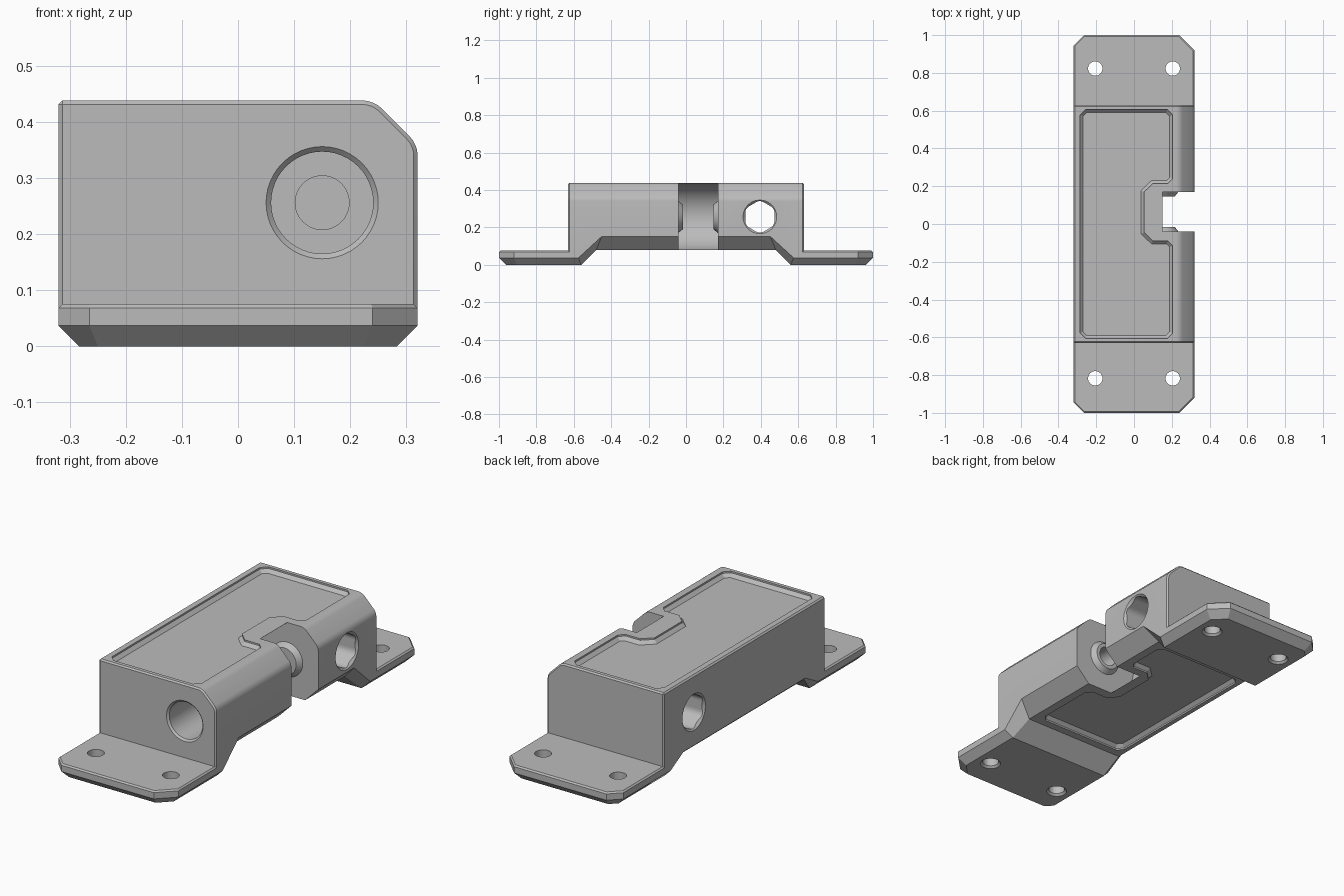
import bpy, bmesh, math
from mathutils import Matrix, Vector

cube = bpy.data.objects.get("Cube")
if cube:
    bpy.data.objects.remove(cube, do_unlink=True)

grey = bpy.data.materials.new("plain grey")
grey.use_nodes = True
grey.diffuse_color = (0.5, 0.5, 0.5, 1)
grey.node_tree.nodes["Principled BSDF"].inputs["Base Color"].default_value = (0.5, 0.5, 0.5, 1)


def finish(bm, name):
    bmesh.ops.recalc_face_normals(bm, faces=bm.faces)
    mesh = bpy.data.meshes.new(name)
    bm.to_mesh(mesh)
    bm.free()
    mesh.materials.append(grey)
    ob = bpy.data.objects.new(name, mesh)
    bpy.context.collection.objects.link(ob)
    return ob


def prism(points, offset):
    """Extrude a closed outline of 3D points along an offset."""
    bm = bmesh.new()
    face = bm.faces.new([bm.verts.new(p) for p in points])
    top = bmesh.ops.extrude_face_region(bm, geom=[face])["geom"]
    bmesh.ops.translate(bm, vec=offset, verts=[v for v in top if isinstance(v, bmesh.types.BMVert)])
    bmesh.ops.recalc_face_normals(bm, faces=bm.faces)
    return bm


def bevel(bm, edges, size, segments=1):
    bmesh.ops.bevel(bm, geom=edges, offset=size, segments=segments, profile=0.5,
                    affect='EDGES', clamp_overlap=True)
    bm.normal_update()


def cone(name, r1, r2, start, end, sides=48):
    """Cylinder or cone between two points."""
    a, b = Vector(start), Vector(end)
    turn = (b - a).to_track_quat('Z', 'Y').to_matrix().to_4x4()
    bm = bmesh.new()
    bmesh.ops.create_cone(bm, cap_ends=True, segments=sides, radius1=r1, radius2=r2,
                          depth=(b - a).length, matrix=Matrix.Translation((a + b) / 2) @ turn)
    return finish(bm, name)


def combine(target, tool, operation='DIFFERENCE'):
    mod = target.modifiers.new(tool.name, 'BOOLEAN')
    mod.operation, mod.solver, mod.object = operation, 'EXACT', tool
    bpy.context.view_layer.objects.active = target
    bpy.ops.object.modifier_apply(modifier=mod.name)
    bpy.data.objects.remove(tool, do_unlink=True)


W, TOP, BASE = 0.32, 0.438, 0.08

# Housing and feet: one side profile extruded across the width
half = [(0.48, BASE), (0.56, 0), (1, 0), (1, 0.075), (0.63, 0.075), (0.63, TOP)]
profile = half + [(-y, z) for y, z in reversed(half)]
bm = prism([(-W, y, z) for y, z in profile], (2 * W, 0, 0))

# Cut corners of the feet
for side, size in ((-1, 0.055), (1, 0.08)):
    bevel(bm, [e for e in bm.edges if all(abs(v.co.y) > 0.99 and v.co.x * side > 0.31 for v in e.verts)
               and abs(e.verts[0].co.z - e.verts[1].co.z) > 0.05], size)

# Underside chamfer, wide on the open side and thin on the back side
bevel(bm, [e for e in bm.edges if min(f.normal.z for f in e.link_faces) < -0.5
           and abs(max(f.normal.z for f in e.link_faces)) < 0.1], 0.037)
for v in bm.verts:
    if abs(v.co.y) < 0.52 and v.co.z < 0.2:
        d = 0.072 if v.co.x > 0 else 0.012
        if abs(v.co.x) > 0.31:
            v.co.z = BASE + d
            v.co.y = math.copysign(0.48 - 0.414 * d, v.co.y)
        else:
            v.co.x = math.copysign(W - d, v.co.x)
bm.normal_update()

# Sloped top edge with softened corners, then a fine break on square edges
bevel(bm, [e for e in bm.edges if all(v.co.x > 0.31 and v.co.z > 0.43 for v in e.verts)], 0.078)
bevel(bm, [e for e in bm.edges if e.calc_length() > 1 and all(v.co.x > 0.2 and v.co.z > 0.3 for v in e.verts)],
      0.018, 4)
bevel(bm, [e for e in bm.edges if e.calc_face_angle_signed(0) > 1.4], 0.007)
body = finish(bm, "latch_housing")

# Side notch: a round pocket opened towards the side
AX, AZ, N0, N1 = 0.15, 0.256, -0.04, 0.17
pocket = [(AX - 0.181 * math.sin(a), N0, AZ + 0.181 * math.cos(a))
          for a in [math.pi * i / 32 for i in range(33)]]
pocket = [(0.5, N0, 0.6), (AX, N0, 0.6)] + pocket + [(AX, N0, -0.1), (0.5, N0, -0.1)]
combine(body, finish(prism(pocket, (0, N1 - N0, 0)), "notch_cutter"))

# Tapered bosses on both notch walls
for name, wall, d in (("front_boss", N0, 1), ("rear_boss", N1, -1)):
    combine(body, cone(name, 0.093, 0.066, (AX, wall - 0.01 * d, AZ), (AX, wall + 0.024 * d, AZ)), 'UNION')


# Shallow panels, top and bottom, stepping around the notch
def panel(length, z, depth):
    c = 0.028
    jog = [(0.205, 0.24), (0.18, 0.215), (0.1, 0.215), (0.053, 0.17),
           (0.053, -0.045), (0.1, -0.09), (0.18, -0.09), (0.205, -0.115)]
    pts = [(-0.285, -length + c), (-0.285, length - c), (-0.285 + c, length),
           (0.205 - c, length), (0.205, length - c)] + jog
    pts += [(0.205, -length + c), (0.205 - c, -length), (-0.285 + c, -length)]
    bm = prism([(x, y, z - depth) for x, y in pts], (0, 0, depth * 3))
    floor = min(bm.faces, key=lambda f: abs(f.calc_center_median().z - z + depth))
    bevel(bm, list(floor.edges), 0.016)
    return finish(bm, "panel_cutter")


combine(body, panel(0.605, TOP, 0.024))
combine(body, panel(0.44, BASE, -0.024))

# Stepped bore in the front face
combine(body, cone("bore_cutter", 0.091, 0.091, (AX, -0.8, AZ), (AX, -0.12, AZ)))
combine(body, cone("bore_rim_cutter", 0.11, 0.09, (AX, -0.64, AZ), (AX, -0.62, AZ)))
combine(body, cone("rod_hole_cutter", 0.048, 0.048, (AX, -0.2, AZ), (AX, 0.05, AZ)))

# Six-sided cross hole with rounded corners and flared rims
HY = 0.395
hexagon = [(-0.5, HY + 0.09 * math.sin(k * math.pi / 3), AZ + 0.09 * math.cos(k * math.pi / 3)) for k in range(6)]
bm = prism(hexagon, (1, 0, 0))
bevel(bm, [e for e in bm.edges if e.calc_length() > 0.9], 0.02, 3)
combine(body, finish(bm, "cross_hole_cutter"))
for s in (-1, 1):
    combine(body, cone("cross_rim_cutter", 0.098, 0.07, (s * 0.328, HY, AZ), (s * 0.3, HY, AZ)))

# Screw holes with a small countersink below
for x in (-0.205, 0.205):
    for y in (-0.817, 0.823):
        combine(body, cone("screw_hole_cutter", 0.038, 0.038, (x, y, -0.1), (x, y, 0.2), 32))
        combine(body, cone("countersink_cutter", 0.06, 0.036, (x, y, -0.012), (x, y, 0.012), 32))

bpy.ops.object.select_all(action='DESELECT')
body.select_set(True)
bpy.context.view_layer.objects.active = body
bpy.ops.object.shade_smooth_by_angle(angle=math.radians(30))
